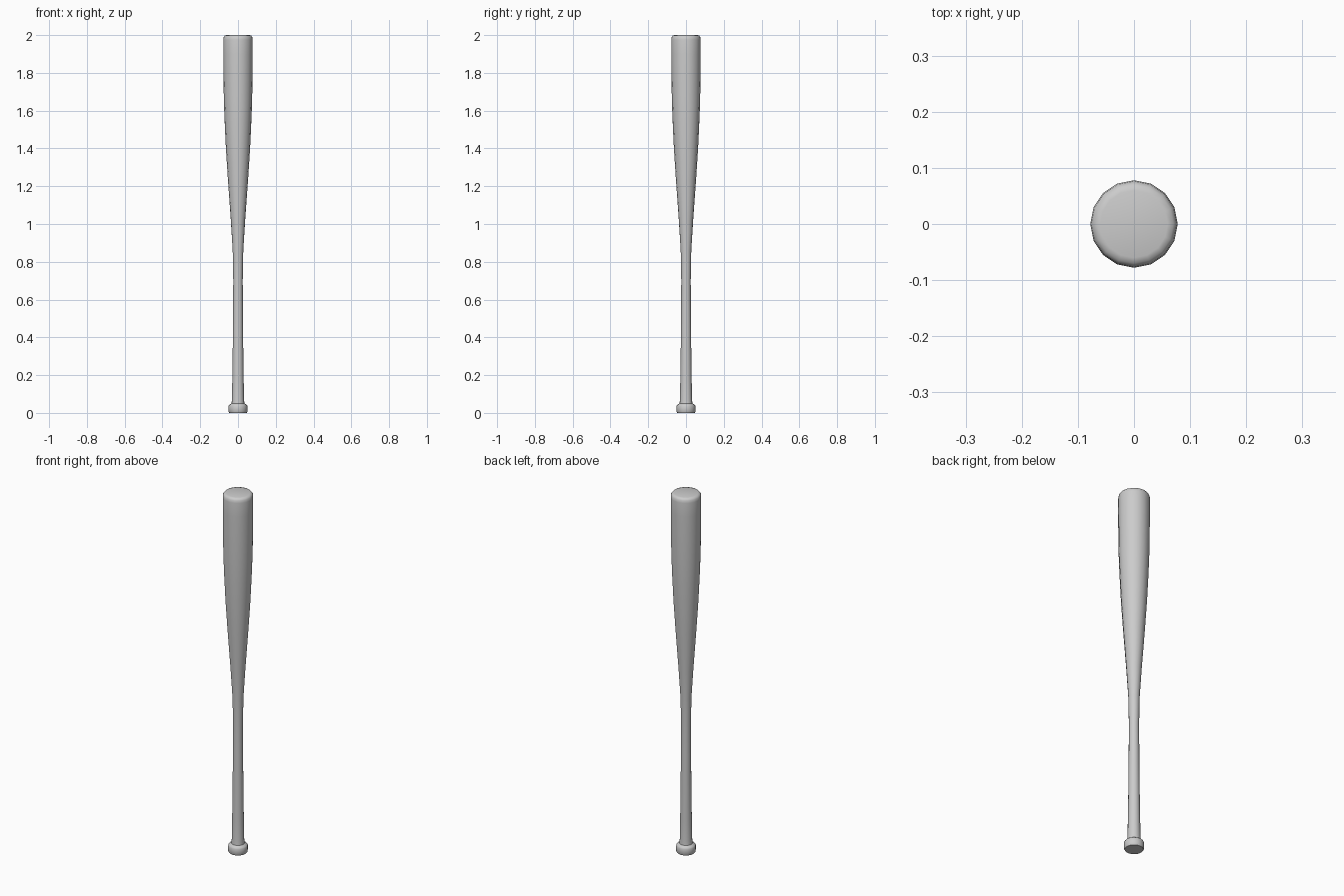
import bpy, bmesh, math

if "Cube" in bpy.data.objects:
    bpy.data.objects.remove(bpy.data.objects["Cube"])

SIDES = 16


def lathe(name, profile):
    """Closed solid of revolution about z from (radius, height) pairs."""
    bm = bmesh.new()
    rings = []
    for r, z in profile:
        rings.append([bm.verts.new((r * math.cos(2 * math.pi * i / SIDES),
                                    r * math.sin(2 * math.pi * i / SIDES), z))
                      for i in range(SIDES)])
    for a, b in zip(rings, rings[1:]):
        for i in range(SIDES):
            j = (i + 1) % SIDES
            bm.faces.new((a[i], a[j], b[j], b[i]))
    bm.faces.new(rings[0][::-1])
    bm.faces.new(rings[-1])
    me = bpy.data.meshes.new(name)
    bm.to_mesh(me)
    bm.free()
    ob = bpy.data.objects.new(name, me)
    bpy.context.collection.objects.link(ob)
    bpy.ops.object.select_all(action='DESELECT')
    ob.select_set(True)
    bpy.context.view_layer.objects.active = ob
    bpy.ops.object.shade_smooth_by_angle(angle=math.radians(50))
    return ob


# Bat in one turned piece: knob, grip, taper, barrel, rounded end
knob = [(0.046, 0.0), (0.050, 0.008), (0.050, 0.036), (0.046, 0.043), (0.034, 0.050)]
grip = [(0.032, 0.07), (0.030, 0.18), (0.028, 0.32), (0.026, 0.55), (0.025, 0.70)]
taper = [(0.028, 0.86), (0.038, 1.02), (0.053, 1.23), (0.064, 1.40), (0.071, 1.55)]
barrel = [(0.075, 1.66), (0.077, 1.80), (0.078, 1.90), (0.078, 1.975)]
tip = [(0.076, 1.989), (0.070, 1.997), (0.060, 2.0)]

lathe("bat", knob + grip + taper + barrel + tip)
